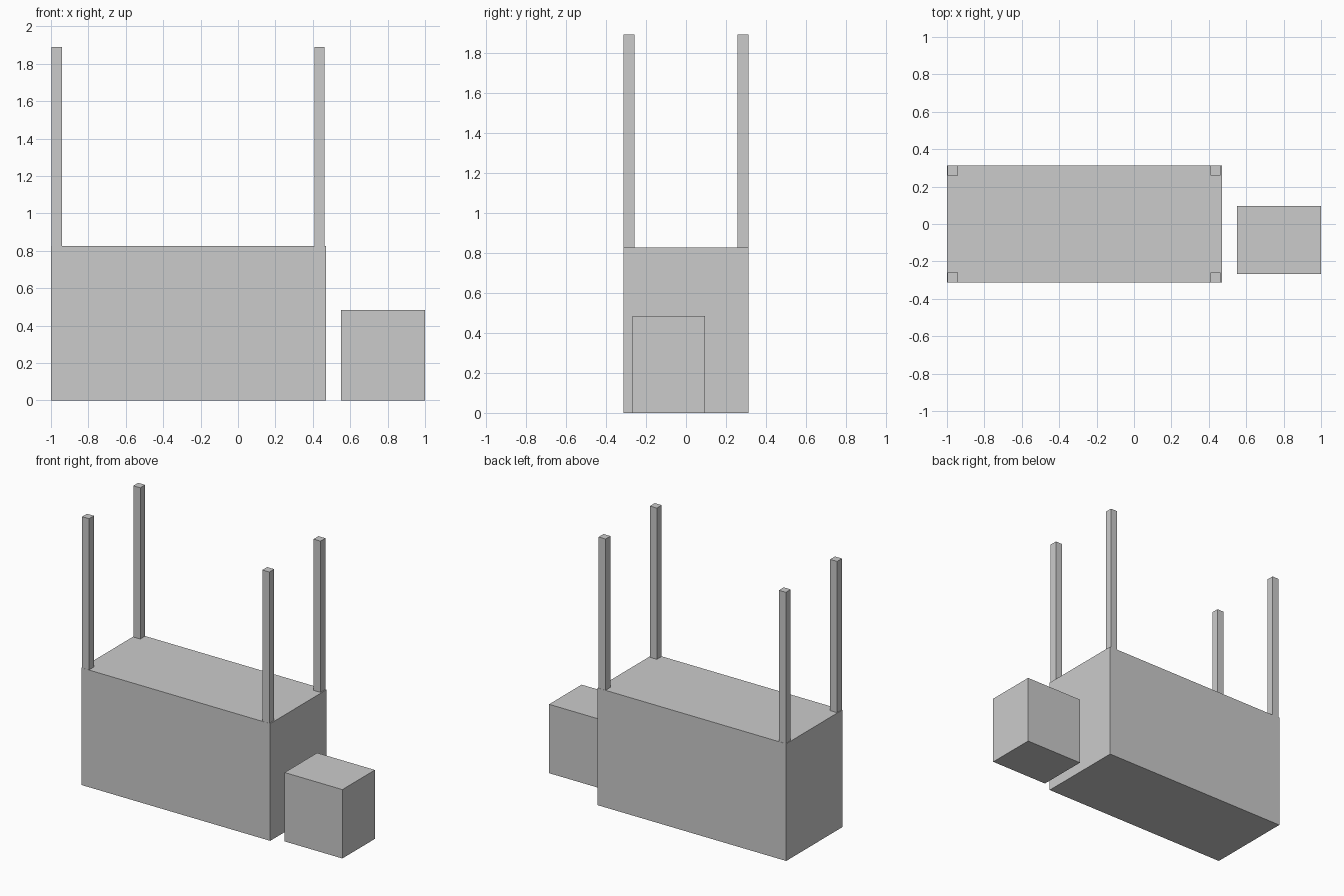
import bpy

# Remove the default cube
old = bpy.data.objects.get("Cube")
if old:
    bpy.data.objects.remove(old, do_unlink=True)

# Single plain colour
grey = bpy.data.materials.new("light_grey")
grey.use_nodes = True
colour = (0.6, 0.6, 0.6, 1.0)
grey.diffuse_color = colour
shader = next(n for n in grey.node_tree.nodes if n.type == 'BSDF_PRINCIPLED')
shader.inputs["Base Color"].default_value = colour


def box(name, low, high):
    """Box spanning two opposite corners."""
    centre = [(a + b) / 2 for a, b in zip(low, high)]
    bpy.ops.mesh.primitive_cube_add(size=1, location=centre)
    obj = bpy.context.object
    obj.name = name
    obj.scale = [b - a for a, b in zip(low, high)]
    bpy.ops.object.transform_apply(location=False, rotation=False, scale=True)
    obj.data.materials.append(grey)
    return obj


# Large block and the small block beside it
BODY_TOP = 0.825
box("main_block", (-1, -0.313, 0), (0.47, 0.313, BODY_TOP))
box("side_block", (0.55, -0.267, 0), (1, 0.095, 0.485))

# Four corner posts standing on the large block
POST = 0.054
for side, x in (("right", -0.996), ("left", 0.408)):
    for end, y in (("front", -0.312), ("back", 0.312 - POST)):
        box(f"{end}_{side}_post", (x, y, BODY_TOP), (x + POST, y + POST, 1.89))
